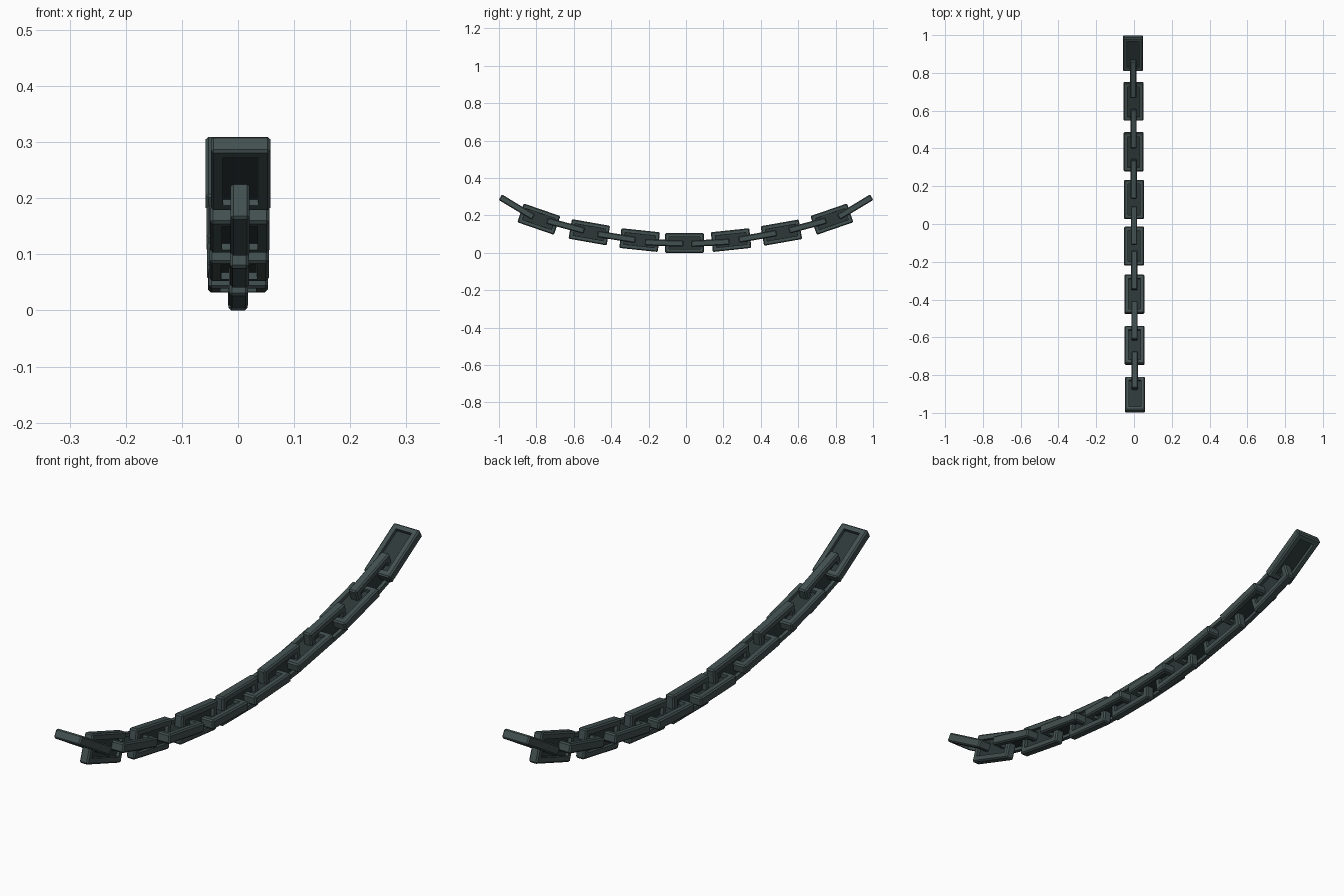
import bpy, bmesh, math
from mathutils import Matrix

if "Cube" in bpy.data.objects:
    bpy.data.objects.remove(bpy.data.objects["Cube"])

LENGTH, WIDTH, THICK = 0.207, 0.106, 0.034
BEVEL, RIM, RECESS = 0.005, 0.023, 0.012


def material(name, rgb):
    m = bpy.data.materials.new(name)
    m.diffuse_color = (*rgb, 1)
    m.use_nodes = True
    m.node_tree.nodes["Principled BSDF"].inputs["Base Color"].default_value = m.diffuse_color
    return m


iron = material("dark green iron", (0.055, 0.082, 0.080))
shadow = material("blackened iron", (0.026, 0.040, 0.039))


def link_mesh():
    """Chamfered bar with a recessed dark window on both broad faces."""
    bm = bmesh.new()
    bmesh.ops.create_cube(bm, size=1)
    bmesh.ops.scale(bm, vec=(WIDTH, LENGTH, THICK), verts=bm.verts)
    bmesh.ops.bevel(bm, geom=bm.edges[:], offset=BEVEL, segments=1,
                    affect='EDGES')
    bm.normal_update()
    for f in [f for f in bm.faces if abs(f.normal.z) > 0.99]:
        bmesh.ops.inset_individual(bm, faces=[f], thickness=RIM)
        # second inset becomes the floor of the window
        bmesh.ops.inset_individual(bm, faces=[f], thickness=0.0005)
        for v in f.verts:
            v.co.z -= math.copysign(RECESS, v.co.z)
        f.material_index = 1
    me = bpy.data.meshes.new("link")
    bm.to_mesh(me)
    bm.free()
    me.materials.append(iron)
    me.materials.append(shadow)
    return me


mesh = link_mesh()


def add_link(name, y, z, tilt, upright):
    ob = bpy.data.objects.new(name, mesh)
    bpy.context.collection.objects.link(ob)
    roll = Matrix.Rotation(math.radians(90 if upright else 0), 4, 'Y')
    ob.matrix_world = (Matrix.Translation((-0.005 * y, y, z))
                       @ Matrix.Rotation(math.radians(tilt), 4, 'X') @ roll)


# flat links: y, z, tilt in degrees
flat = [(-0.904, 0.244, -31), (-0.643, 0.145, -15), (-0.372, 0.085, -9),
        (-0.117, 0.053, -2), (0.130, 0.054, 3), (0.383, 0.088, 10),
        (0.650, 0.146, 15), (0.904, 0.244, 31)]
# upright links
upright = [(-0.787, 0.180, -19), (-0.517, 0.110, -10), (-0.248, 0.068, -6),
           (-0.008, 0.053, 0), (0.241, 0.068, 6), (0.510, 0.108, 10),
           (0.780, 0.180, 19)]
for i, p in enumerate(flat):
    add_link(f"flat_link_{i + 1}", *p, False)
for i, p in enumerate(upright):
    add_link(f"upright_link_{i + 1}", *p, True)
